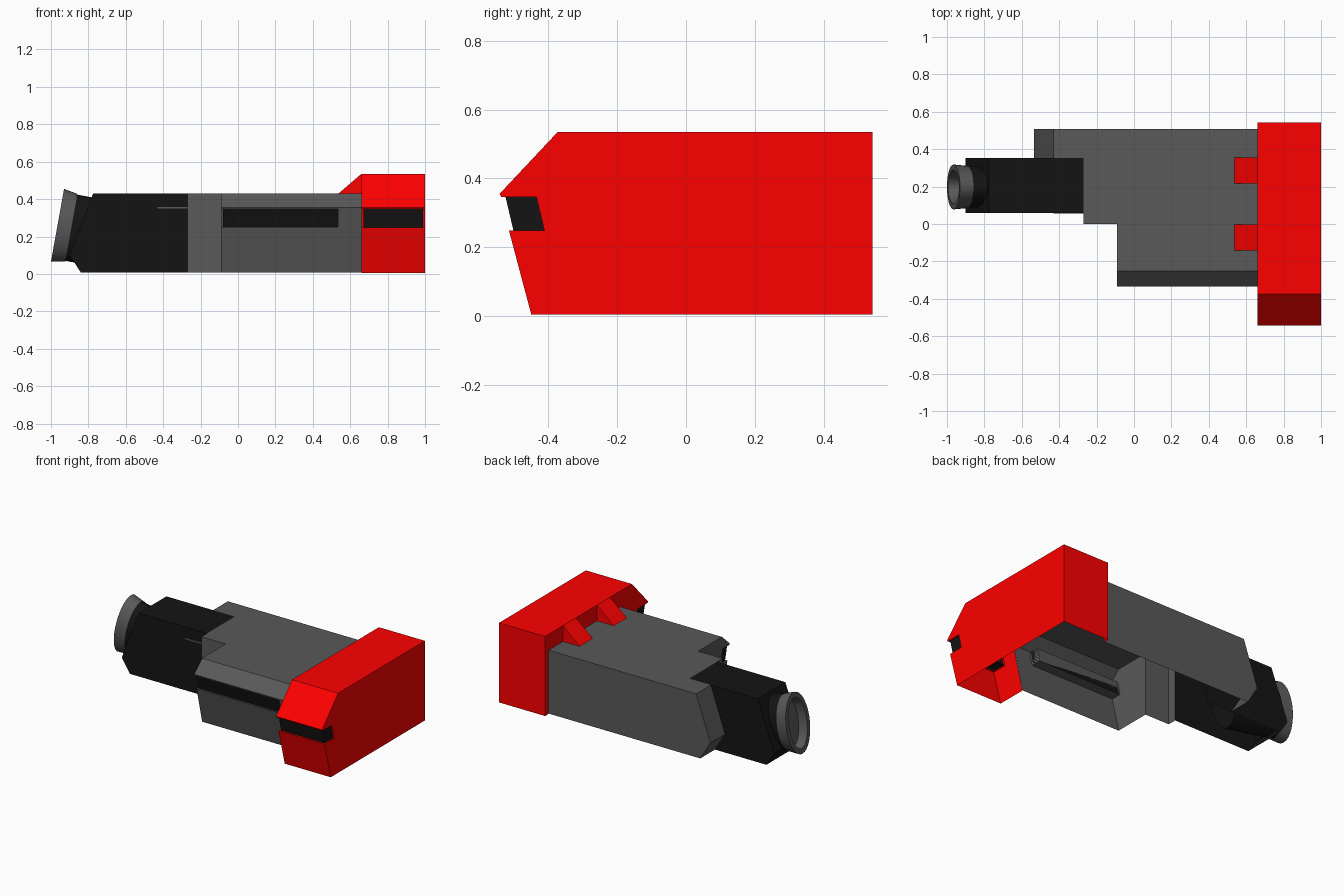
import bpy, bmesh, math
from mathutils import Vector

if "Cube" in bpy.data.objects:
    bpy.data.objects.remove(bpy.data.objects["Cube"])


def material(name, rgb):
    m = bpy.data.materials.new(name)
    m.diffuse_color = (*rgb, 1)
    m.use_nodes = True
    m.node_tree.nodes["Principled BSDF"].inputs["Base Color"].default_value = m.diffuse_color
    return m


RED = material("red", (1.0, 0.0, 0.0))
GREY = material("dark_grey", (0.1, 0.1, 0.1))
BLACK = material("black", (0.007, 0.007, 0.007))


def finish(name, bm, mat):
    bmesh.ops.remove_doubles(bm, verts=bm.verts, dist=1e-5)
    bmesh.ops.recalc_face_normals(bm, faces=bm.faces)
    me = bpy.data.meshes.new(name)
    bm.to_mesh(me)
    bm.free()
    ob = bpy.data.objects.new(name, me)
    bpy.context.collection.objects.link(ob)
    me.materials.append(mat)
    return ob


def prism(bm, pts, axis, lo, hi, drop=(), caps="lh"):
    """Profile swept along x (pts y,z) or y (pts x,z); drop lists the open sides."""
    def ring(v):
        return [bm.verts.new((v, a, b) if axis == "x" else (a, v, b)) for a, b in pts]
    p, q = ring(lo), ring(hi)
    for i in range(len(pts)):
        j = (i + 1) % len(pts)
        if i not in drop:
            bm.faces.new((p[i], p[j], q[j], q[i]))
    for key, r in (("l", p), ("h", q)):
        if key in caps:
            bm.faces.new([bm.verts.new(v.co) for v in r])


def sheet(bm, axis, value, pts):
    """Flat polygon perpendicular to an axis."""
    k = "xyz".index(axis)
    bm.faces.new([bm.verts.new((*p[:k], value, *p[k:])) for p in pts])


def loft(name, sections, mat, caps, n=32):
    """Elliptical rings (depth, tall radius, wide radius) along the tilted eyepiece axis."""
    u, t = Vector((0.984, 0, -0.177)), Vector((0.177, 0, 0.984))
    origin = Vector((-0.965, 0.198, 0.26))
    bm = bmesh.new()
    rings = []
    for d, a, b in sections:
        rings.append([bm.verts.new(origin + u * d + t * a * math.cos(k) + Vector((0, b * math.sin(k), 0)))
                      for k in (2 * math.pi * i / n for i in range(n))])
    for p, q in zip(rings, rings[1:]):
        for i in range(n):
            j = (i + 1) % n
            bm.faces.new((p[i], p[j], q[j], q[i]))
    for c in caps:
        bm.faces.new(rings[c])
    ob = finish(name, bm, mat)
    bpy.context.view_layer.objects.active = ob
    ob.select_set(True)
    bpy.ops.object.shade_smooth_by_angle(angle=math.radians(30))
    ob.select_set(False)


# Red end block: open-bottomed shell with side notch; inner wall only outside the grey body
bm = bmesh.new()
outer = [(-0.45, 0.004), (0.543, 0.004), (0.543, 0.535), (-0.373, 0.535), (-0.542, 0.355),
         (-0.538, 0.346), (-0.435, 0.346), (-0.412, 0.248), (-0.515, 0.248)]
prism(bm, outer, "x", 0.66, 1.0, drop=(0,), caps="h")
sheet(bm, "x", 0.66, outer[1:] + outer[:1] + [(-0.25, 0.004), (-0.333, 0.355), (-0.25, 0.43),
                                              (0.507, 0.43), (0.507, 0.004)])
finish("end_block", bm, RED)

# Dark insert in the notch
bm = bmesh.new()
prism(bm, [(-0.525, 0.346), (-0.435, 0.346), (-0.412, 0.248), (-0.502, 0.248)], "x", 0.67, 0.99)
finish("end_block_insert", bm, BLACK)

# Red wedges on top
for i, y in enumerate((-0.142, 0.217)):
    bm = bmesh.new()
    prism(bm, [(0.537, 0.43), (0.66, 0.43), (0.66, 0.535)], "y", y, y + 0.138, drop=(0, 1))
    finish(f"top_wedge_{i + 1}", bm, RED)

# Grey body: open-bottomed shell
bm = bmesh.new()
B = 0.007
sheet(bm, "z", 0.43, [(-0.43, 0.507), (0.66, 0.507), (0.66, -0.25), (-0.09, -0.25), (-0.09, 0),
                      (-0.27, 0), (-0.27, 0.352), (-0.43, 0.352)])
prism(bm, [(-0.46, B), (0.66, B), (0.66, 0.43), (-0.43, 0.43), (-0.535, 0.13)],
      "y", 0.352, 0.507, drop=(0, 1, 2), caps="h")
sheet(bm, "y", 0, [(-0.27, B), (-0.09, B), (-0.09, 0.43), (-0.27, 0.43)])
sheet(bm, "x", -0.27, [(0, B), (0.06, B), (0.06, 0.43), (0, 0.43)])
# front bay with notch, its closed end, and the plain stretch behind it
prism(bm, [(-0.25, B), (0, B), (0, 0.43), (-0.25, 0.43), (-0.333, 0.355),
           (-0.331, 0.346), (-0.26, 0.346), (-0.237, 0.25), (-0.308, 0.25)],
      "x", -0.09, 0.535, drop=(0, 1, 2), caps="l")
sheet(bm, "x", 0.535, [(-0.331, 0.346), (-0.26, 0.346), (-0.237, 0.25), (-0.308, 0.25)])
prism(bm, [(-0.25, B), (0, B), (0, 0.43), (-0.25, 0.43), (-0.333, 0.355)],
      "x", 0.535, 0.66, drop=(0, 1, 2), caps="")
finish("body", bm, GREY)

# Dark insert in the body notch
bm = bmesh.new()
prism(bm, [(-0.32, 0.346), (-0.26, 0.346), (-0.237, 0.25), (-0.297, 0.25)], "x", -0.08, 0.535)
finish("body_insert", bm, BLACK)

# Black viewfinder housing, open below and towards the body
bm = bmesh.new()
prism(bm, [(-0.84, B), (-0.27, B), (-0.27, 0.43), (-0.775, 0.43), (-0.9, 0.1)],
      "y", 0.06, 0.352, drop=(0, 1))
finish("viewfinder_housing", bm, BLACK)

# Thin trim on the housing
bm = bmesh.new()
prism(bm, [(-0.43, 0.349), (-0.27, 0.349), (-0.27, 0.358), (-0.43, 0.358)], "y", 0.057, 0.063)
finish("housing_trim", bm, GREY)

# Oval eyepiece: long black tube into the housing and flared hollow grey rim
loft("eyepiece_tube", [(0.065, 0.18, 0.11), (0.44, 0.178, 0.11)], BLACK, caps=(1,))
loft("eyepiece_rim", [(0.075, 0.184, 0.113), (0.0, 0.198, 0.12), (0.0, 0.165, 0.09),
                      (0.06, 0.155, 0.085)], GREY, caps=(3,))
